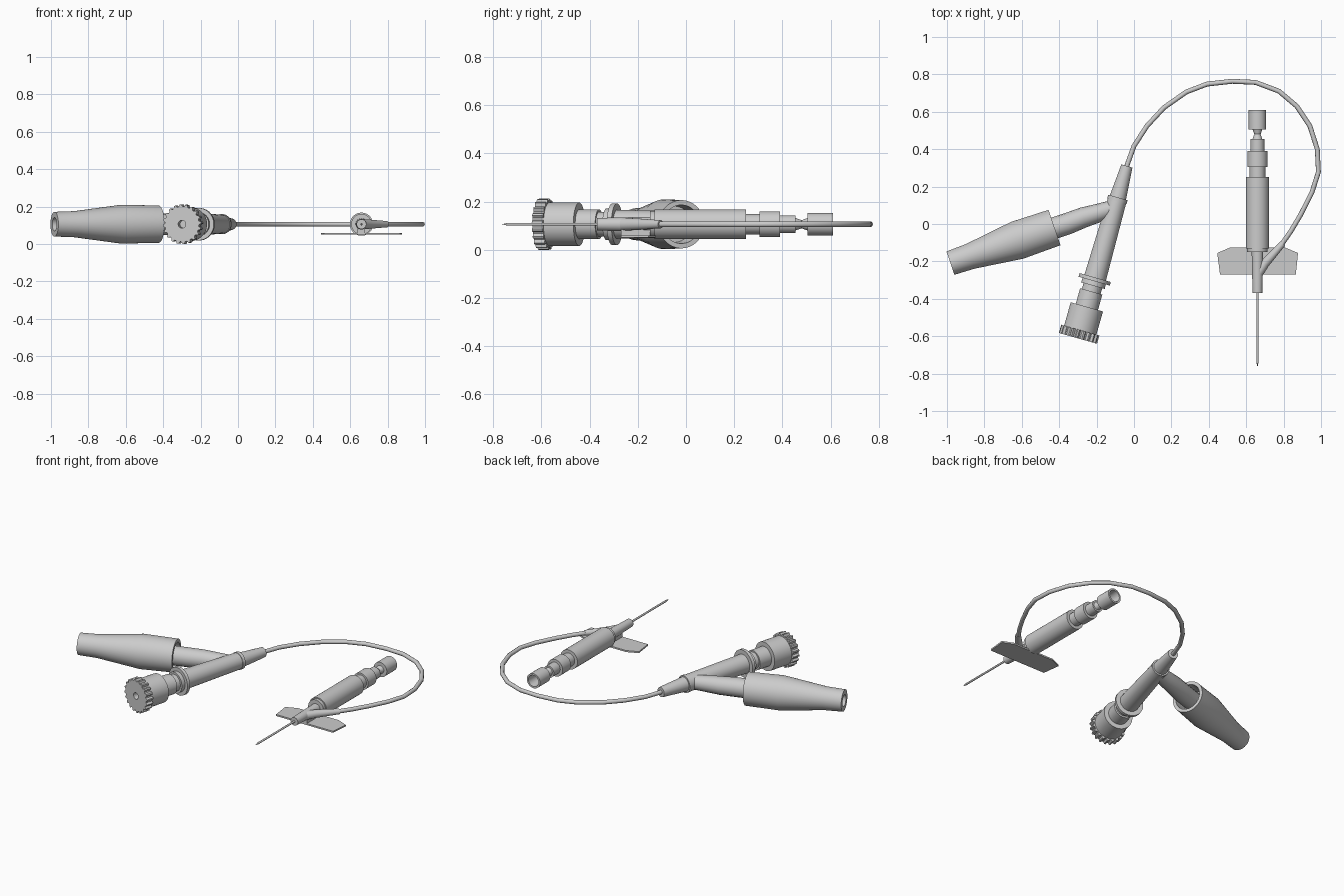
import bpy, bmesh, math
from mathutils import Vector

if "Cube" in bpy.data.objects:
    bpy.data.objects.remove(bpy.data.objects["Cube"])

ZC = 0.106  # height of all part axes


def finish(name, bm, smooth=True):
    bmesh.ops.recalc_face_normals(bm, faces=bm.faces)
    me = bpy.data.meshes.new(name)
    bm.to_mesh(me)
    bm.free()
    if smooth:
        me.shade_smooth()
        me.set_sharp_from_angle(angle=math.radians(32))
    ob = bpy.data.objects.new(name, me)
    bpy.context.collection.objects.link(ob)
    return ob


def lathe(name, start, end, profile, n=32, tooth_drop=None):
    """Spin (distance, radius) points about the axis start -> end (in plan)."""
    a, b = Vector((*start, ZC)), Vector((*end, ZC))
    bm = bmesh.new()
    rings = []
    for s, r in profile:
        if r == 0:
            rings.append([bm.verts.new((0, 0, s))])
            continue
        ring = []
        for i in range(n):
            t = math.tau * (i + 0.5) / n
            k = r - tooth_drop if tooth_drop and r > 0.1 and i % 4 > 1 else r
            ring.append(bm.verts.new((k * math.cos(t), k * math.sin(t), s)))
        rings.append(ring)
    for p, q in zip(rings, rings[1:]):
        for i in range(n):
            j = (i + 1) % n
            if len(p) == 1:
                bm.faces.new((p[0], q[i], q[j]))
            elif len(q) == 1:
                bm.faces.new((p[i], p[j], q[0]))
            else:
                bm.faces.new((p[i], p[j], q[j], q[i]))
    ob = finish(name, bm)
    ob.rotation_mode = 'QUATERNION'
    ob.rotation_quaternion = (b - a).to_track_quat('Z', 'Y')
    ob.location = a
    return ob


def tube(name, pts, radii, res=3):
    """Round tube along plan points."""
    cu = bpy.data.curves.new(name, 'CURVE')
    cu.dimensions = '3D'
    cu.bevel_depth = 1.0
    cu.bevel_resolution = res
    cu.use_fill_caps = True
    sp = cu.splines.new('POLY')
    sp.points.add(len(pts) - 1)
    for p, (x, y), r in zip(sp.points, pts, radii):
        p.co = (x, y, ZC, 1)
        p.radius = r
    sp.use_smooth = True
    ob = bpy.data.objects.new(name, cu)
    bpy.context.collection.objects.link(ob)
    return ob


def slab(name, outline, z0, z1):
    bm = bmesh.new()
    f = bm.faces.new([bm.verts.new((x, y, z0)) for x, y in outline])
    top = bmesh.ops.extrude_face_region(bm, geom=[f])['geom']
    bmesh.ops.translate(bm, vec=(0, 0, z1 - z0),
                        verts=[v for v in top if isinstance(v, bmesh.types.BMVert)])
    return finish(name, bm, False)


# --- Needle assembly (axis parallel to y) ---
NX = 0.66
AX = ((NX, 0), (NX, 1))
lathe("needle", *AX, [(-0.765, 0), (-0.74, 0.006), (-0.30, 0.006), (-0.30, 0)], 12)
lathe("needle_hub", *AX, [(-0.37, 0), (-0.37, 0.026), (-0.25, 0.029), (-0.15, 0.031),
                          (-0.15, 0.055), (-0.13, 0.055), (-0.13, 0)])
lathe("needle_grip", *AX, [
    (-0.13, 0), (-0.13, 0.062), (0.25, 0.062), (0.25, 0.042), (0.305, 0.042),
    (0.305, 0.054), (0.39, 0.054), (0.39, 0.037), (0.455, 0.037), (0.455, 0.026),
    (0.48, 0.017), (0.505, 0.026), (0.505, 0.047), (0.61, 0.047), (0.61, 0.036),
    (0.53, 0.030), (0.53, 0)])
slab("wings", [(NX + x, y) for x, y in (
    (-0.215, -0.155), (-0.145, -0.125), (0.145, -0.125),
    (0.217, -0.155), (0.205, -0.27), (-0.20, -0.27))], 0.05, 0.06)
slab("wing_saddle", [(NX + x, y) for x, y in (
    (-0.02, -0.27), (0.02, -0.27), (0.02, -0.14), (-0.02, -0.14))], 0.058, 0.1)
tube("hub_side_port", [(NX, -0.27), (0.70, -0.21), (0.795, -0.105)], [0.027, 0.025, 0.017], 5)

# --- Flexible line ---
line = [(-0.05, 0.27), (-0.035, 0.32), (0.0, 0.417), (0.07, 0.525), (0.16, 0.622),
        (0.28, 0.706), (0.39, 0.748), (0.525, 0.763), (0.65, 0.757), (0.775, 0.71),
        (0.87, 0.63), (0.94, 0.525), (0.98, 0.40), (0.986, 0.278), (0.952, 0.17),
        (0.893, 0.053), (0.84, -0.037), (0.775, -0.13)]
tube("flexible_line", line, [0.013] * len(line))

# --- Y connector: straight arm, collar, flange and neck ---
YA = ((-0.038, 0.31), (-0.30, -0.612))
lathe("y_connector", *YA, [
    (0, 0), (0, 0.031), (0.175, 0.045), (0.175, 0.054), (0.195, 0.054), (0.195, 0.051),
    (0.62, 0.06), (0.62, 0.087), (0.64, 0.087), (0.64, 0.064), (0.665, 0.066),
    (0.665, 0.052), (0.697, 0.052), (0.697, 0.062), (0.785, 0.062), (0.785, 0)])

# Screw cap with toothed rim and centre hole
lathe("screw_cap", *YA, [(0.783, 0), (0.783, 0.09), (0.915, 0.09), (0.915, 0)], 40)
lathe("screw_cap_rim", *YA, [(0.912, 0), (0.912, 0.106), (0.958, 0.106), (0.958, 0.021),
                             (0.92, 0.021), (0.92, 0)], 80, 0.012)

# --- Side branch and tapered sleeve ---
tube("side_branch", [(-0.10, 0.09), (-0.18, 0.062), (-0.27, 0.035), (-0.36, 0.0), (-0.52, -0.052)],
     [0.042, 0.049, 0.055, 0.058, 0.058], 6)
lathe("tapered_sleeve", (-0.425, -0.019), (-0.981, -0.209), [
    (0.09, 0), (0.09, 0.075), (0, 0.080), (0, 0.1), (0.21, 0.104), (0.475, 0.070),
    (0.588, 0.066), (0.588, 0.036), (0.49, 0.034), (0.49, 0)], 40)
